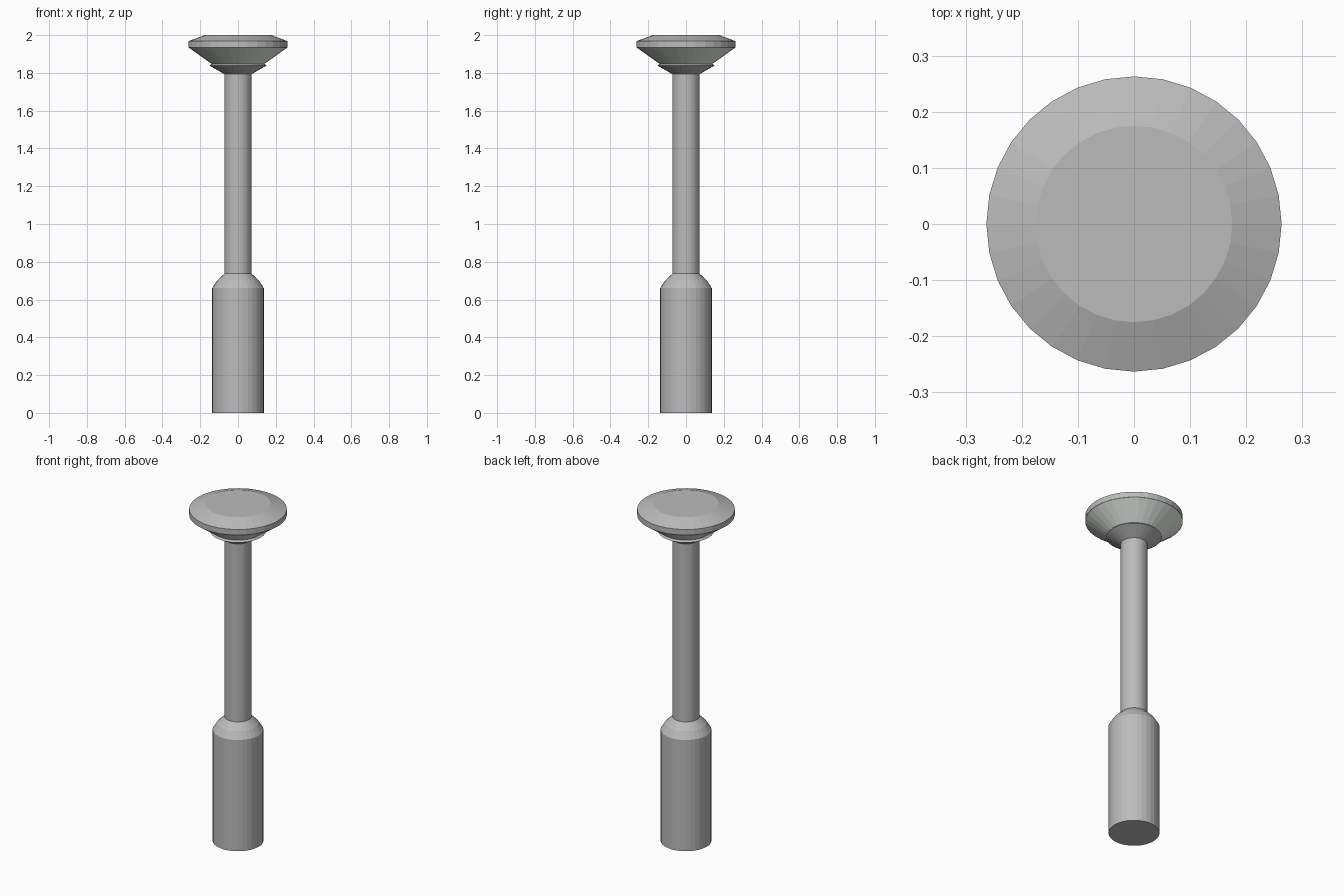
import bpy, bmesh
from math import cos, sin, tau

if "Cube" in bpy.data.objects:
    bpy.data.objects.remove(bpy.data.objects["Cube"])

SIDES = 32


def make_material(name, color):
    mat = bpy.data.materials.new(name)
    mat.diffuse_color = (*color, 1)
    mat.use_nodes = True
    mat.node_tree.nodes["Principled BSDF"].inputs["Base Color"].default_value = mat.diffuse_color
    return mat


def lathe(name, profile, material):
    """Revolve (radius, z) points around z into a closed, flat-faced part."""
    bm = bmesh.new()
    rings = [[bm.verts.new((r * cos(tau * i / SIDES), r * sin(tau * i / SIDES), z))
              for i in range(SIDES)] for r, z in profile]
    for low, high in zip(rings, rings[1:]):
        for i in range(SIDES):
            j = (i + 1) % SIDES
            bm.faces.new((low[i], low[j], high[j], high[i]))
    bm.faces.new(rings[0][::-1])
    bm.faces.new(rings[-1])
    mesh = bpy.data.meshes.new(name)
    bm.to_mesh(mesh)
    bm.free()
    mesh.materials.append(material)
    obj = bpy.data.objects.new(name, mesh)
    bpy.context.collection.objects.link(obj)
    return obj


metal = make_material("grey_metal", (0.5, 0.5, 0.5))
glass = make_material("lamp_glass", (0.87, 0.92, 0.87))

# Thick foot with a rounded shoulder
lathe("base", [(0.137, 0), (0.137, 0.66), (0.111, 0.70), (0.072, 0.737)], metal)

# Slim pole
lathe("pole", [(0.072, 0.737), (0.072, 1.793)], metal)

# Flared collar under the lamp
lathe("collar", [(0.072, 1.793), (0.15, 1.838), (0.14, 1.848)], metal)

# Conical lamp glass
lathe("lamp_glass", [(0.14, 1.848), (0.262, 1.935)], glass)

# Bevelled lid
lathe("lid", [(0.263, 1.935), (0.263, 1.968), (0.175, 2.0)], metal)
